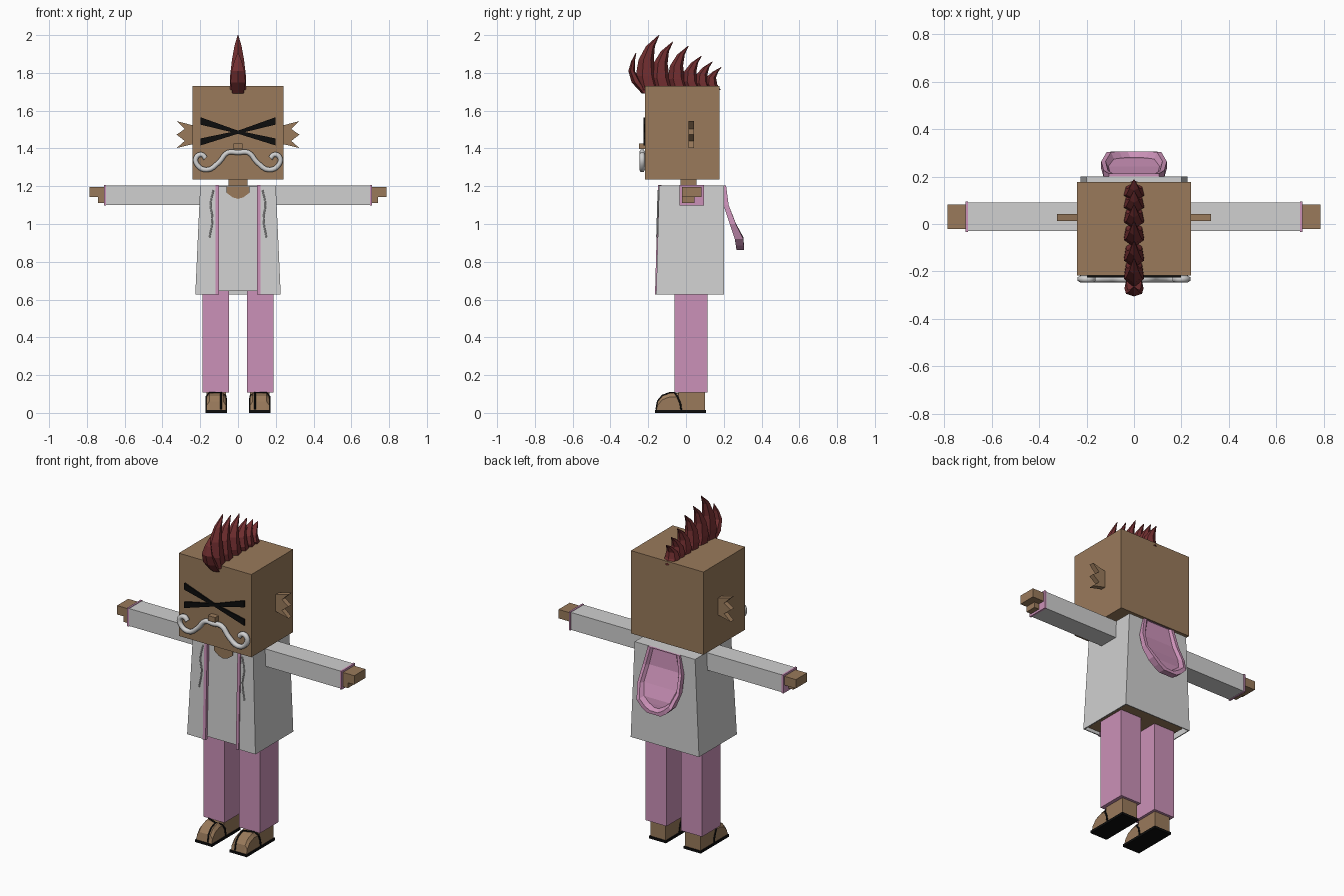
import bpy, bmesh
from mathutils import Vector

cube = bpy.data.objects.get("Cube")
if cube:
    bpy.data.objects.remove(cube, do_unlink=True)


def material(name, r, g, b):
    m = bpy.data.materials.new(name)
    m.use_nodes = True
    m.diffuse_color = (r, g, b, 1)
    node = m.node_tree.nodes["Principled BSDF"]
    node.inputs["Base Color"].default_value = (r, g, b, 1)
    node.inputs["Roughness"].default_value = 0.9
    return m


SKIN = material("brown skin", 0.32, 0.195, 0.105)
WHITE = material("off white cloth", 0.63, 0.63, 0.63)
PINK = material("pink cloth", 0.6, 0.285, 0.48)
BLACK = material("black", 0.004, 0.004, 0.004)
RED = material("dark red hair", 0.17, 0.028, 0.03)


def finish(name, bm, *mats):
    bmesh.ops.recalc_face_normals(bm, faces=bm.faces)
    me = bpy.data.meshes.new(name)
    bm.to_mesh(me)
    bm.free()
    ob = bpy.data.objects.new(name, me)
    bpy.context.collection.objects.link(ob)
    for m in mats:
        me.materials.append(m)
    return ob


def loft(name, rings, *mats, caps=True):
    """Join rings of points into a skin."""
    bm = bmesh.new()
    rows = [[bm.verts.new(p) for p in ring] for ring in rings]
    n = len(rows[0])
    for a, b in zip(rows, rows[1:]):
        for i in range(n):
            j = (i + 1) % n
            bm.faces.new((a[i], a[j], b[j], b[i]))
    if caps:
        bm.faces.new(rows[0])
        bm.faces.new(rows[-1])
    return finish(name, bm, *mats)


def rect(x0, x1, y0, y1, z):
    return [(x0, y0, z), (x1, y0, z), (x1, y1, z), (x0, y1, z)]


def box(name, x, y, z, *mats):
    return loft(name, [rect(*x, *y, h) for h in z], *mats)


def prism(name, outline, y0, y1, mat):
    """Extrude an x-z outline along y."""
    return loft(name, [[(x, y, z) for x, z in outline] for y in (y0, y1)], mat)


def tube(name, points, radius, mat, sides=1, smooth=True):
    cu = bpy.data.curves.new(name, "CURVE")
    cu.dimensions = "3D"
    cu.bevel_depth = radius
    cu.bevel_resolution = sides
    cu.resolution_u = 4
    cu.use_fill_caps = True
    sp = cu.splines.new("BEZIER" if smooth else "POLY")
    pts = sp.bezier_points if smooth else sp.points
    pts.add(len(points) - 1)
    for p, co in zip(pts, points):
        if smooth:
            p.co = co
            p.handle_left_type = p.handle_right_type = "AUTO"
        else:
            p.co = (*co, 1)
    cu.materials.append(mat)
    ob = bpy.data.objects.new(name, cu)
    bpy.context.collection.objects.link(ob)
    return ob


# Head and neck
box("head", (-.24, .24), (-.217, .178), (1.235, 1.73), SKIN)
box("neck", (-.05, .05), (-.03, .055), (1.15, 1.24), SKIN)
box("nose", (-.024, .024), (-.25, -.21), (1.397, 1.427), SKIN)

# Shirt with bare skin showing at the neck and underneath
shirt = loft("shirt", [rect(-.2, .2, -.148, .185, .645),
                       rect(-.185, .185, -.13, .185, 1.2)], WHITE, SKIN)
for f in shirt.data.polygons:
    f.material_index = int(f.normal.z < -.5)
prism("neckline", [(-.06, 1.202), (-.06, 1.165), (-.03, 1.142), (0, 1.133),
                   (.03, 1.142), (.06, 1.165), (.06, 1.202)], -.139, -.128, SKIN)

# Coat: a shell that is open at the front and below
bm = bmesh.new()
rows = []
for z, w, front in ((.628, .226, -.158), (1.205, .2, -.142)):
    section = [(.112, front), (w, front), (w, .2), (-w, .2), (-w, front), (-.112, front)]
    rows.append([bm.verts.new((x, y, z)) for x, y in section])
for i in range(5):
    bm.faces.new((rows[0][i], rows[0][i + 1], rows[1][i + 1], rows[1][i]))
bm.faces.new(rows[1])
coat = finish("coat", bm, WHITE)
shell = coat.modifiers.new("thickness", "SOLIDIFY")
shell.thickness = .008

# Hood hanging at the back: rows of height, half width, inner y, outer y
hood_rows = [(1.205, .105, .195, .212), (1.1, .128, .198, .226), (1.0, .138, .232, .264),
             (.92, .115, .258, .303), (.885, .08, .264, .306), (.862, .045, .267, .306)]
bm = bmesh.new()
layers = []
for inset, k in ((0, 0), (0, 1), (.018, 1), (.03, .35)):
    pairs = []
    for z, w, a, b in hood_rows:
        zz = z + inset * (1.03 - z) / .17 if z < 1.03 else z
        pairs.append([bm.verts.new((s * (w - inset), a + (b - a) * k, zz)) for s in (-1, 1)])
    layers.append(pairs)
for pairs in (layers[0], layers[-1]):
    for p, q in zip(pairs, pairs[1:]):
        bm.faces.new((p[0], p[1], q[1], q[0]))
loops = [[p[0] for p in pairs] + [p[1] for p in reversed(pairs)] for pairs in layers]
for a, b in zip(loops, loops[1:]):
    for i in range(len(a)):
        j = (i + 1) % len(a)
        bm.faces.new((a[i], a[j], b[j], b[i]))
finish("hood", bm, PINK)

# Left and right parts
ear = [(.23, 1.52), (.325, 1.545), (.282, 1.503), (.325, 1.473),
       (.282, 1.44), (.325, 1.402), (.23, 1.425)]
moustache = [(0, 1.378), (.055, 1.378), (.1, 1.328), (.165, 1.287),
             (.217, 1.315), (.22, 1.355), (.19, 1.367), (.172, 1.348)]
toe_profile = [(-.03, .105), (-.085, .105), (-.125, .09), (-.15, .06), (-.158, .015)]
for s, side in ((1, "left"), (-1, "right")):
    def span(a, b):
        return (s * a, s * b)

    prism(side + "_ear", [(s * x, z) for x, z in ear], .012, .042, SKIN)
    tube(side + "_moustache", [(s * x, -.232, z) for x, z in moustache], .015, WHITE)

    # Crossed eye bar, pinched in the middle
    prism(side + "_eye_bar", [(s * x, 1.49 + z) for x, z in
          ((-.198, .075), (0, .004), (.198, -.037), (.198, -.074), (0, -.012), (-.198, .036))],
          -.226, -.216, BLACK)

    # Arm, cuff and hand
    box(side + "_sleeve", span(.18, .705), (-.03, .09), (1.1, 1.204), WHITE)
    box(side + "_cuff", span(.699, .71), (-.034, .094), (1.097, 1.207), PINK)
    box(side + "_hand", span(.69, .785), (-.022, .083), (1.143, 1.196), SKIN)
    box(side + "_thumb", span(.69, .742), (-.022, .045), (1.11, 1.144), SKIN)

    # Coat edge trim and drawstring
    loft(side + "_trim", [rect(s * .1, s * .119, y, y + .018, z)
                          for y, z in ((-.164, .628), (-.148, 1.206))], PINK)
    tube(side + "_drawstring", [(s * x, y, z) for x, y, z in
         ((.13, -.146, 1.18), (.145, -.149, 1.1), (.135, -.151, 1.03), (.15, -.154, .93))],
         .004, WHITE)

    # Leg and foot
    box(side + "_leg", span(.048, .187), (-.06, .115), (.108, .66), PINK)
    box(side + "_ankle", span(.064, .166), (-.04, .1), (.012, .115), SKIN)
    rings = []
    for y, top in toe_profile:
        rings.append([(s * x, y, z) for x, z in
                      ((.064, .012), (.064, max(.012, top - .02)), (.078, top),
                       (.152, top), (.166, max(.012, top - .02)), (.166, .012))])
    loft(side + "_toes", rings, SKIN)

    # Sandal sole with a strap over the toes and one round the sides
    box(side + "_sole", span(.058, .172), (-.163, .106), (0, .014), BLACK)
    tube(side + "_toe_strap", [(s * .09, y, z + .002) for y, z in reversed(toe_profile[1:])],
         .005, BLACK, smooth=False)
    tube(side + "_side_strap", [(s * x, y, z) for x, y, z in
         ((.062, -.025, .012), (.062, -.035, .06), (.066, -.055, .09), (.09, -.085, .107),
          (.15, -.06, .107), (.168, -.045, .085), (.168, -.03, .05), (.168, -.025, .012))],
         .005, BLACK, smooth=False)


# Mohawk: curved spikes of six-sided rings, each centre (y, z) with half depth and half width
def spike(name, stations, tip):
    rings = []
    for y, z, d, w in stations + [(*tip, .002, .002)]:
        rings.append([(0, y - d, z), (w, y - d * .35, z), (w * .8, y + d * .6, z),
                      (0, y + d, z), (-w * .8, y + d * .6, z), (-w, y - d * .35, z)])
    loft(name, rings, RED)


tips = [(-.143, 2.0), (-.07, 1.965), (.012, 1.943), (.082, 1.89), (.14, 1.86), (.186, 1.83)]
for i, (ty, tz) in enumerate(tips):
    h = tz - 1.71
    base = ty - .065 + i * .003
    half = .056 - i * .004
    spike(f"hair_spike_{i + 1}",
          [(base + .012, 1.71, half, .042), (base - .005, 1.71 + h * .25, half * .95, .042),
           (base - .003, 1.71 + h * .55, half * .72, .032),
           (base + .02, 1.71 + h * .8, half * .42, .019)], (ty, tz))
spike("front_hair_curl", [(-.215, 1.69, .018, .03), (-.262, 1.75, .026, .04),
                          (-.288, 1.81, .017, .034), (-.281, 1.86, .01, .02)], (-.265, 1.905))
